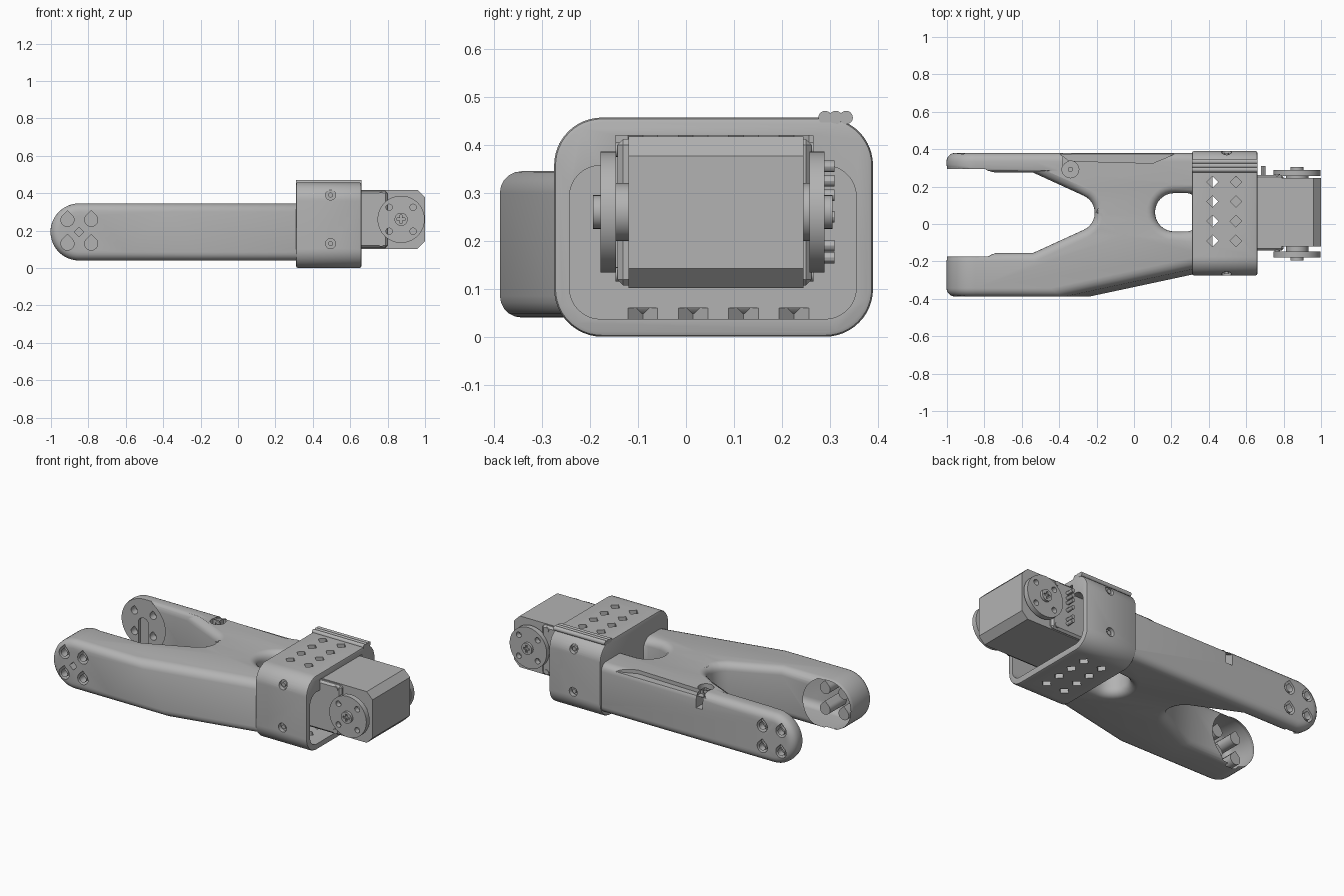
import bpy, bmesh
from math import cos, sin, pi, radians

if "Cube" in bpy.data.objects:
    bpy.data.objects.remove(bpy.data.objects["Cube"], do_unlink=True)

grey = bpy.data.materials.new("plain_grey")
grey.use_nodes = True
grey.diffuse_color = (0.45, 0.45, 0.45, 1)
grey.node_tree.nodes["Principled BSDF"].inputs["Base Color"].default_value = grey.diffuse_color

PLACE = {"x": lambda a, b, t: (t, a, b),
         "y": lambda a, b, t: (a, t, b),
         "z": lambda a, b, t: (a, b, t)}
parts = []


# ---- 2D profiles ----
def arc(cx, cy, r, start, end, n=12):
    steps = [radians(start + (end - start) * i / n) for i in range(n + 1)]
    return [(cx + r * cos(a), cy + r * sin(a)) for a in steps]


def circle(cx, cy, r, n=32):
    return arc(cx, cy, r, 0, 360 - 360 / n, n - 1)


def rect(x0, x1, y0, y1):
    return [(x0, y0), (x1, y0), (x1, y1), (x0, y1)]


def round_rect(x0, x1, y0, y1, r):
    return (arc(x0 + r, y0 + r, r, 180, 270) + arc(x1 - r, y0 + r, r, 270, 360)
            + arc(x1 - r, y1 - r, r, 0, 90) + arc(x0 + r, y1 - r, r, 90, 180))


def teardrop(cx, cy, r):
    return arc(cx, cy, r, 135, 405, 18) + [(cx, cy + r * 1.41)]


def diamond(cx, cy, r):
    return circle(cx, cy, r, 4)


# ---- solids: each piece is (profile, axis, low, high) ----
def solid(name, pieces, keep=True):
    bm = bmesh.new()
    for pts, axis, lo, hi in pieces:
        rings = [[bm.verts.new(PLACE[axis](a, b, t)) for a, b in pts] for t in (lo, hi)]
        bm.faces.new(rings[0])
        bm.faces.new(rings[1])
        for i in range(len(pts)):
            j = (i + 1) % len(pts)
            bm.faces.new((rings[0][i], rings[0][j], rings[1][j], rings[1][i]))
    bmesh.ops.recalc_face_normals(bm, faces=bm.faces)
    mesh = bpy.data.meshes.new(name)
    bm.to_mesh(mesh)
    bm.free()
    mesh.materials.append(grey)
    obj = bpy.data.objects.new(name, mesh)
    bpy.context.scene.collection.objects.link(obj)
    if keep:
        parts.append(obj)
    return obj


def bake(obj):
    graph = bpy.context.evaluated_depsgraph_get()
    mesh = bpy.data.meshes.new_from_object(obj.evaluated_get(graph))
    obj.modifiers.clear()
    obj.data = mesh


def combine(obj, operation, pieces):
    tool = solid("helper", pieces, keep=False)
    tool.hide_render = True
    mod = obj.modifiers.new("shape", "BOOLEAN")
    mod.operation, mod.object, mod.solver = operation, tool, "EXACT"
    mod.use_self = True
    bake(obj)
    bpy.data.objects.remove(tool, do_unlink=True)


def soften(obj, width, segments, angle=50):
    mod = obj.modifiers.new("soften", "BEVEL")
    mod.width, mod.segments, mod.use_clamp_overlap = width, segments, False
    mod.limit_method, mod.angle_limit = "ANGLE", radians(angle)
    bake(obj)


# ---- forked arm ----
LOW, HIGH, MID, TIP = 0.04, 0.345, 0.1925, -0.85
outline = ([(-1.1, -0.388), (-0.21, -0.388), (0.41, -0.255), (0.41, 0.38), (-1.1, 0.38),
            (-1.1, 0.275), (-0.54, 0.275)]
           + arc(-0.31, 0.06, 0.1, 65, -65) + [(-0.54, -0.155), (-1.1, -0.155)])
arm = solid("forked_arm", [(outline, "z", LOW, HIGH)])
for v in arm.data.vertices:                      # leaning flank on the front
    if v.co.z > MID and v.co.y < -0.2 and v.co.x > -0.5:
        if v.co.x < 0:
            v.co.x = -0.4
        else:
            v.co.y += 0.04
capsule = arc(TIP, MID, MID - LOW, 90, 270, 24) + [(0.6, LOW), (0.6, HIGH)]
combine(arm, "INTERSECT", [(capsule, "y", -0.6, 0.6)])
window = arc(0.215, 0.0625, 0.1025, 90, 270, 16) + [(0.33, -0.04), (0.33, 0.165)]
combine(arm, "DIFFERENCE", [(window, "z", -0.1, 0.6)])
soften(arm, 0.045, 5)

# round seats at the prong tips
seat = circle(TIP, MID, 0.149, 48)
combine(arm, "UNION", [(seat, "y", -0.3, -0.165), (seat, "y", 0.285, 0.33)])
combine(arm, "DIFFERENCE", [(circle(TIP, MID, 0.162, 48), "y", -0.175, 0.295)])
slot = arc(TIP, MID, 0.035, 0, 180) + [(TIP - 0.035, 0), (TIP + 0.035, 0)]
cuts = [(slot, "y", -0.2, -0.1), (slot, "y", 0.2, 0.315),
        (diamond(TIP, MID, 0.025), "y", -0.5, -0.33)]
for x in (-0.912, -0.785):
    for z in (0.13, 0.257):
        cuts += [(teardrop(x, z, 0.022), "y", -0.6, 0.6),
                 (teardrop(x, z, 0.035), "y", -0.6, -0.23),
                 (teardrop(x, z, 0.035), "y", 0.34, 0.6)]
combine(arm, "DIFFERENCE", cuts)

# cable hole and groove along the back edge
groove = [(-0.43, 0.4), (-0.35, 0.337), (-0.2, 0.333), (0.1, 0.325), (0.28, 0.4)]
combine(arm, "DIFFERENCE", [(circle(-0.34, 0.292, 0.045), "z", 0.3, 0.5),
                            (groove, "z", 0.322, 0.5),
                            (rect(-0.38, -0.335, 0.3, 0.5), "z", 0.25, 0.5)])
solid("cable_post", [(circle(-0.34, 0.292, 0.014, 16), "z", 0.29, 0.335)])

# ---- sleeve around the motor ----
sleeve = solid("motor_sleeve", [(round_rect(-0.275, 0.39, 0, 0.457, 0.1), "x", 0.31, 0.66)])
soften(sleeve, 0.01, 2)
combine(sleeve, "DIFFERENCE", [(round_rect(-0.243, 0.355, 0.037, 0.357, 0.065), "x", 0.42, 0.8),
                               (rect(-0.147, 0.265, 0.2, 0.42), "x", 0.42, 0.8)])
cuts = []
for x in (0.42, 0.545):
    for i in range(4):
        mark = diamond(x, -0.09 + i * 0.105, 0.031)
        cuts += [(mark, "z", 0.4, 0.6), (mark, "z", -0.1, 0.06)]
for z in (0.13, 0.39):
    ring = circle(0.495, z, 0.027, 24)
    cuts += [(ring, "y", -0.5, -0.25), (ring, "y", 0.365, 0.6)]
combine(sleeve, "DIFFERENCE", cuts)
solid("sleeve_screws", [(circle(0.495, z, 0.013, 16), "y", lo, lo + 0.02)
                        for z in (0.13, 0.39) for lo in (-0.265, 0.36)])
solid("sleeve_ridges", [(circle(0.29 + i * 0.022, 0.457, 0.014, 16), "x", 0.31, 0.66)
                        for i in range(3)])

# ---- motor ----
profile = [(0.47, 0.102), (0.96, 0.102), (1.0, 0.142), (1.0, 0.377), (0.96, 0.417), (0.47, 0.417)]
solid("motor_body", [(profile, "y", -0.12, 0.245)])
flange = solid("motor_flange", [(rect(0.47, 0.8, 0.107, 0.412), "y", -0.143, 0.262)])
soften(flange, 0.012, 1)
screws = [(circle(0.765, z, r, 16), "y", lo, hi) for z in (0.13, 0.39)
          for r, lo, hi in ((0.015, -0.147, 0.266),)]
solid("flange_screws", screws)
solid("connector_pins", [(circle(0.69, z, 0.012, 12), "y", 0.24, 0.31)
                         for z in (0.165, 0.19, 0.25, 0.295, 0.325, 0.355)])

# ---- round horns on both sides of the motor ----
AX, AZ = 0.872, 0.26
for name, inner, outer, side in (("front_horn", -0.146, -0.178, -1), ("back_horn", 0.257, 0.289, 1)):
    horn = solid(name, [(circle(AX, AZ, 0.126, 64), "y", inner, outer)])
    holes = [(circle(AX + i * 0.064, AZ + k * 0.064, 0.017, 20), "y", inner - 0.05, outer + 0.05)
             for i in (-1, 1) for k in (-1, 1)]
    combine(horn, "DIFFERENCE", holes)
    hub = solid(name + "_hub", [(circle(AX, AZ, 0.035), "y", outer - side * 0.01, outer + side * 0.016)])
    tip = outer + side * 0.016
    cross = [(rect(AX - w, AX + w, AZ - h, AZ + h), "y", tip - side * 0.01, tip + side * 0.01)
             for w, h in ((0.022, 0.006), (0.006, 0.022))]
    combine(hub, "DIFFERENCE", cross)
    solid(name + "_shaft", [(circle(AX, AZ, 0.06), "y", inner - side * 0.04, inner)])

# ---- shading ----
bpy.ops.object.select_all(action="DESELECT")
for obj in parts:
    obj.select_set(True)
bpy.context.view_layer.objects.active = arm
bpy.ops.object.shade_smooth_by_angle(angle=radians(30))
